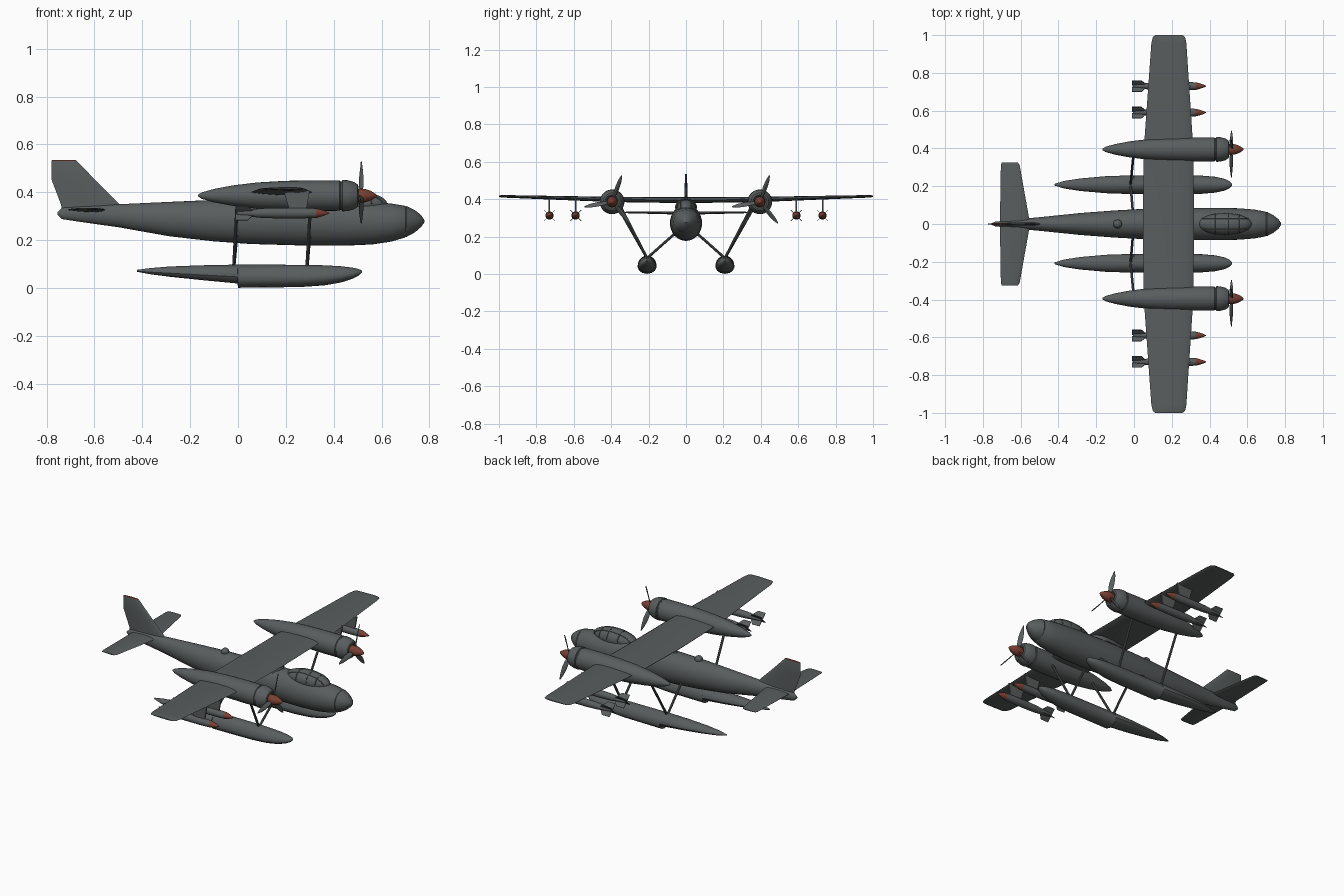
import bpy, bmesh, math
from mathutils import Vector, Matrix

if "Cube" in bpy.data.objects:
    bpy.data.objects.remove(bpy.data.objects["Cube"])


def material(name, rgb):
    m = bpy.data.materials.new(name)
    m.diffuse_color = (*rgb, 1)
    m.use_nodes = True
    m.node_tree.nodes["Principled BSDF"].inputs["Base Color"].default_value = m.diffuse_color
    return m


GREY = material("dark grey", (0.1, 0.11, 0.11))
RED = material("dull red", (0.19, 0.05, 0.033))


def finish(name, bm, mats=(GREY,), angle=35, rule=None):
    bmesh.ops.recalc_face_normals(bm, faces=bm.faces)
    if rule:
        for f in bm.faces:
            f.material_index = int(rule(f.calc_center_median()))
    me = bpy.data.meshes.new(name)
    bm.to_mesh(me)
    bm.free()
    ob = bpy.data.objects.new(name, me)
    bpy.context.collection.objects.link(ob)
    for m in mats:
        me.materials.append(m)
    bpy.ops.object.select_all(action='DESELECT')
    ob.select_set(True)
    bpy.context.view_layer.objects.active = ob
    bpy.ops.object.shade_smooth_by_angle(angle=math.radians(angle))
    return ob


def loft(bm, rings):
    vs = [[bm.verts.new(p) for p in r] for r in rings]
    n = len(vs[0])
    for a, b in zip(vs, vs[1:]):
        for i in range(n):
            j = (i + 1) % n
            bm.faces.new((a[i], a[j], b[j], b[i]))
    bm.faces.new(vs[0])
    bm.faces.new(vs[-1][::-1])


def oval(x, y, z, ry, rz, n=32):
    return [(x, y + ry * math.cos(2 * math.pi * i / n),
             z + rz * math.sin(2 * math.pi * i / n)) for i in range(n)]


def foil(te, le, th):
    # aerofoil outline as (along chord, thickness) pairs
    ts = [0, .2, .45, .7, .85, .95, 1]
    hs = [.08, .55, .9, 1, .85, .5, 0]
    up = [(te + (le - te) * t, h * th / 2) for t, h in zip(ts, hs)]
    return up + [(x, -h) for x, h in up[-2::-1]]


def turned(bm, y, z, profile, n=28):
    loft(bm, [oval(x, y, z, r, r, n) for x, r in profile])


def rod(bm, a, b, r, n=10):
    a, b = Vector(a), Vector(b)
    q = (b - a).to_track_quat('Z', 'Y').to_matrix().to_4x4()
    bmesh.ops.create_cone(bm, cap_ends=True, segments=n, radius1=r, radius2=r,
                          depth=(b - a).length,
                          matrix=Matrix.Translation((a + b) / 2) @ q)


def ball(bm, c, r, n=24):
    bmesh.ops.create_uvsphere(bm, u_segments=n, v_segments=n // 2, radius=1,
                              matrix=Matrix.Translation(c) @ Matrix.Diagonal((*r, 1)))


# Fuselage: x, bottom, top, half width
hull = [(-.755, .307, .317, .004), (-.735, .288, .335, .012), (-.65, .275, .342, .022),
        (-.5, .254, .35, .036), (-.285, .216, .36, .058), (-.1, .195, .368, .072),
        (.05, .184, .371, .08), (.26, .178, .371, .085), (.45, .177, .367, .086),
        (.56, .182, .36, .083), (.64, .194, .353, .076), (.695, .21, .344, .066),
        (.7, .214, .341, .063), (.705, .214, .342, .064), (.74, .233, .325, .045),
        (.765, .255, .305, .025), (.779, .274, .284, .005)]
bm = bmesh.new()
loft(bm, [oval(x, 0, (b + t) / 2, w, (t - b) / 2) for x, b, t, w in hull])
finish("fuselage", bm)

# Canopy bubble with thin frames
C, R = (.48, 0, .352), (.143, .057, .052)
bm = bmesh.new()
ball(bm, C, R, 32)
finish("canopy", bm)
bm = bmesh.new()


def frame(fixed, u):
    s = math.sqrt(1 - u * u)
    pts = []
    for i in range(13):
        a = math.pi * i / 12
        d = (u, s * math.cos(a), s * math.sin(a)) if fixed == 'x' else (s * math.cos(a), u, s * math.sin(a))
        pts.append([C[k] + R[k] * d[k] for k in range(3)])
    for p, q in zip(pts, pts[1:]):
        rod(bm, p, q, .003, 6)


for u in (-.35, .15, .55):
    frame('x', u)
for u in (-.5, .5):
    frame('y', u)
finish("canopy_frames", bm)

# Small dome on the back
bm = bmesh.new()
ball(bm, (-.087, 0, .37), (.023, .023, .022))
finish("roof_dome", bm)

# Wing: span, trailing edge, leading edge, height, thickness
half = [(.4, .052, .314, .399, .028), (.96, .092, .277, .415, .014),
        (.99, .1, .27, .416, .012), (1.0, .113, .257, .416, .006)]
stations = [(-s[0], *s[1:]) for s in half[::-1]] + [(0, .047, .318, .395, .032)] + half
bm = bmesh.new()
loft(bm, [[(x, y, z + h) for x, h in foil(te, le, th)] for y, te, le, z, th in stations])
finish("wing", bm)
bm = bmesh.new()
loft(bm, [[(x, h, z) for x, h in foil(.06, .31, w)] for z, w in ((.35, .12), (.39, .09))])
finish("wing_fairing", bm)

# Tailplane
half = [(.31, -.705, -.605, .33, .01), (.325, -.7, -.615, .33, .005)]
stations = [(-s[0], *s[1:]) for s in half[::-1]] + [(0, -.71, -.55, .326, .018)] + half
bm = bmesh.new()
loft(bm, [[(x, y, z + h) for x, h in foil(te, le, th)] for y, te, le, z, th in stations])
finish("tailplane", bm)

# Fin with red top edge
fin = [(.325, -.735, -.46, .02), (.35, -.74, -.495, .018), (.455, -.78, -.6, .015),
       (.53, -.78, -.672, .011), (.535, -.777, -.678, .008)]
bm = bmesh.new()
loft(bm, [[(x, h, z) for x, h in foil(te, le, th)] for z, te, le, th in fin])
finish("fin", bm, (GREY, RED), rule=lambda c: c.z > .531)

# Float: x, bottom, top, half width (step at x = 0)
keel = [(-.422, .068, .076, .004), (-.37, .058, .083, .02), (-.285, .047, .09, .033),
        (-.15, .033, .095, .045), (-.002, .019, .098, .05), (0, .001, .098, .05),
        (.26, .004, .097, .05), (.36, .011, .095, .048), (.43, .023, .091, .042),
        (.48, .039, .085, .031), (.505, .052, .079, .019), (.519, .066, .073, .004)]


def float_ring(y, x, b, t, w):
    ch = b + .35 * (t - b)
    arch = [(x, y + w * math.cos(math.pi * i / 16), ch + (t - ch) * math.sin(math.pi * i / 16))
            for i in range(17)]
    low = [(x, y + w * k, b + (ch - b) * h) for k, h in ((-.85, .5), (-.5, .15), (0, 0), (.5, .15), (.85, .5))]
    return arch + low


for side, tag in ((1, "left"), (-1, "right")):
    fy, ny, nz = side * .208, side * .395, .386
    bm = bmesh.new()
    loft(bm, [float_ring(fy, *k) for k in keel])
    finish(tag + "_float", bm)

    # Struts from float to nacelle and fuselage
    bm = bmesh.new()
    rod(bm, (.288, fy, .085), (.303, side * .345, .35), .007)
    rod(bm, (.288, fy, .085), (.3, side * .05, .225), .007)
    rod(bm, (-.018, fy, .085), (-.003, side * .365, .36), .007)
    rod(bm, (-.018, fy, .085), (-.005, side * .05, .225), .007)
    finish(tag + "_struts", bm)

    # Engine nacelle with cowl
    bm = bmesh.new()
    turned(bm, ny, nz, [(-.168, .003), (-.15, .014), (-.1, .028), (-.02, .043), (.08, .055),
                        (.2, .062), (.34, .064), (.425, .063), (.428, .06), (.434, .06), (.437, .066),
                        (.46, .064), (.485, .057), (.5, .047), (.503, .038), (.495, .03)])
    finish(tag + "_nacelle", bm)

    # Spinner
    bm = bmesh.new()
    turned(bm, ny, nz, [(.49, .026), (.51, .029), (.53, .028), (.55, .022),
                        (.567, .013), (.577, .006), (.58, .001)], 20)
    finish(tag + "_spinner", bm, (RED,))

    # Three twisted blades
    bm = bmesh.new()
    for deg in (70, 190, 310):
        a = math.radians(deg)
        rad, tan = Vector((0, math.cos(a), math.sin(a))), Vector((0, -math.sin(a), math.cos(a)))
        rings = []
        for r, c, p in ((.015, .014, 55), (.045, .026, 48), (.08, .03, 38), (.12, .022, 28), (.15, .006, 24)):
            p = math.radians(p)
            cd = tan * math.cos(p) + Vector((1, 0, 0)) * math.sin(p)
            nd = tan * -math.sin(p) + Vector((1, 0, 0)) * math.cos(p)
            o = Vector((.515, ny, nz)) + rad * r
            rings.append([o + cd * x + nd * h for x, h in foil(-c / 2, c / 2, .005)])
        loft(bm, rings)
    finish(tag + "_propeller", bm)

    # Two bombs with red noses, crossed fins and pylons
    for i, y0 in enumerate((.59, .73)):
        y, z = side * y0, .313
        bm = bmesh.new()
        turned(bm, y, z, [(-.005, .01), (.05, .015), (.1, .02), (.16, .022), (.27, .022), (.325, .02),
                          (.33, .0195), (.35, .014), (.37, .007), (.382, .001)], 20)
        finish(f"{tag}_bomb_{i + 1}", bm, (GREY, RED), rule=lambda c: c.x > .327)
        bm = bmesh.new()
        for deg in (45, 135, 225, 315):
            a = math.radians(deg)
            d, n = Vector((0, math.cos(a), math.sin(a))), Vector((0, -math.sin(a), math.cos(a))) * .0015
            loft(bm, [[Vector((x, y, z)) + d * r + n * s for x, r in
                       ((-.01, .005), (-.01, .042), (.04, .042), (.065, .012))] for s in (-1, 1)])
        finish(f"{tag}_bomb_fins_{i + 1}", bm)
        bm = bmesh.new()
        loft(bm, [[(x, y + s * .004, h) for x, h in
                   ((.19, .408), (.3, .408), (.285, .325), (.215, .325))] for s in (-1, 1)])
        finish(f"{tag}_bomb_pylon_{i + 1}", bm)
